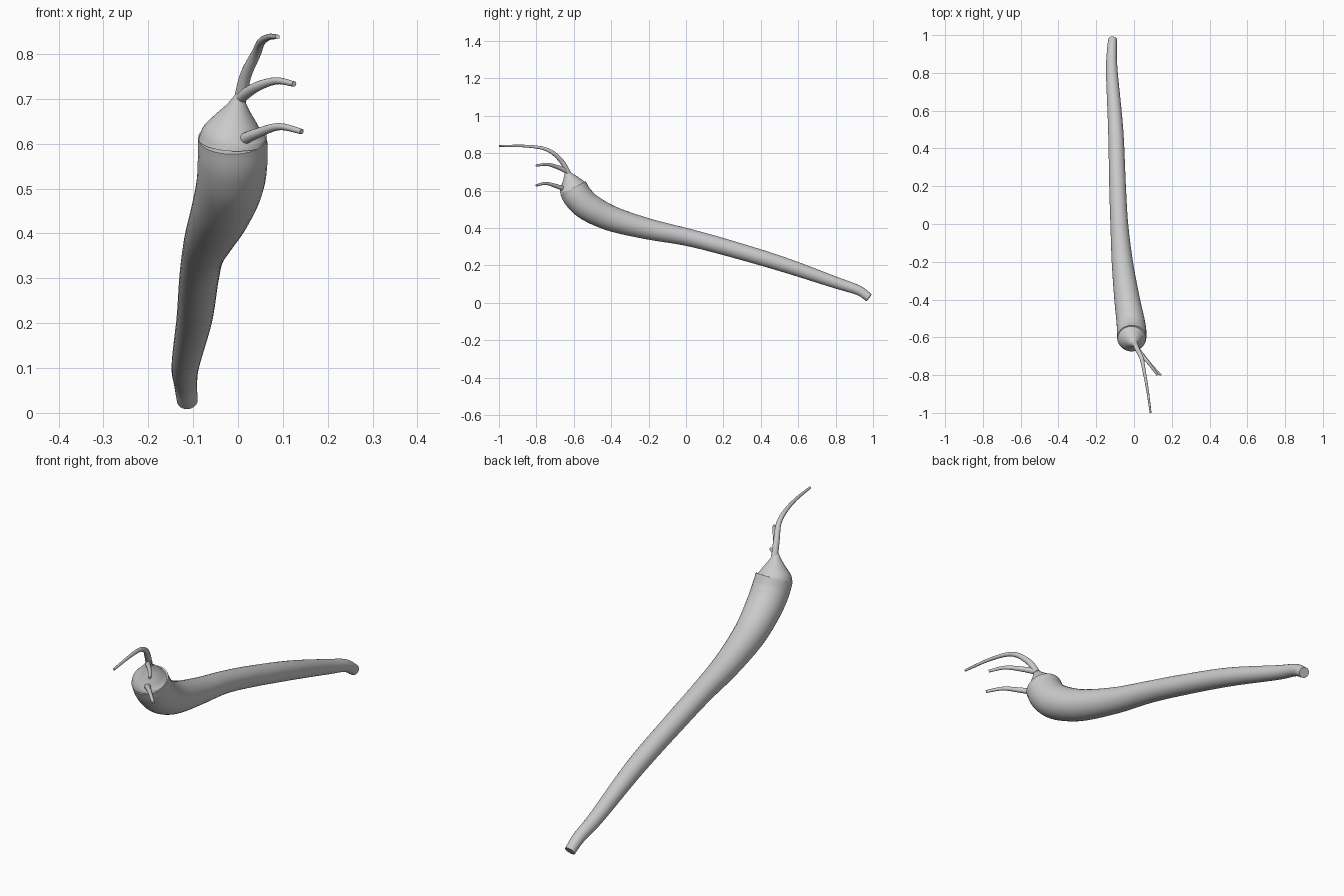
import bpy, bmesh, math
from mathutils import Vector

if "Cube" in bpy.data.objects:
    bpy.data.objects.remove(bpy.data.objects["Cube"])


def spline(pts, steps):
    # Catmull-Rom through (x, y, z, radius) points
    p = [Vector(q) for q in pts]
    p = [2 * p[0] - p[1]] + p + [2 * p[-1] - p[-2]]
    out = []
    for i in range(1, len(p) - 2):
        a, b, c, d = p[i - 1:i + 3]
        for s in range(steps):
            t = s / steps
            out.append(0.5 * (2 * b + (c - a) * t + (2 * a - 5 * b + 4 * c - d) * t * t
                              + (3 * b - a - 3 * c + d) * t ** 3))
    return out + [p[-2]]


def tube(name, pts, sides=32, steps=6):
    # round tube of varying radius swept along a path, capped at both ends
    path = spline(pts, steps)
    pos = [q.to_3d() for q in path]
    bm = bmesh.new()
    rings, side = [], Vector((1, 0, 0))
    for i, c in enumerate(pos):
        t = (pos[min(i + 1, len(pos) - 1)] - pos[max(i - 1, 0)]).normalized()
        side = (side - t * side.dot(t)).normalized()
        up = t.cross(side)
        rings.append([bm.verts.new(c + path[i][3] * (side * math.cos(a) + up * math.sin(a)))
                      for a in (2 * math.pi * k / sides for k in range(sides))])
    for r, s in zip(rings, rings[1:]):
        for k in range(sides):
            n = (k + 1) % sides
            bm.faces.new((r[k], r[n], s[n], s[k]))
    bm.faces.new(rings[0][::-1])
    bm.faces.new(rings[-1])
    me = bpy.data.meshes.new(name)
    bm.to_mesh(me)
    bm.free()
    ob = bpy.data.objects.new(name, me)
    bpy.context.collection.objects.link(ob)
    bpy.context.view_layer.objects.active = ob
    bpy.ops.object.select_all(action='DESELECT')
    ob.select_set(True)
    bpy.ops.object.shade_smooth_by_angle(angle=math.radians(40))


# long tapering body, tail to neck
tube("body", [(-.113, .979, .027, .023), (-.117, .92, .067, .026), (-.117, .8, .108, .031),
              (-.097, .5, .211, .040), (-.087, .2, .300, .044), (-.078, 0, .352, .047),
              (-.062, -.2, .394, .056), (-.038, -.39, .447, .067), (-.018, -.515, .508, .075),
              (-.012, -.575, .563, .078), (-.012, -.604, .613, .077)])

# pointed head
tube("head", [(-.012, -.602, .607, .0765), (-.011, -.608, .625, .069), (-.007, -.617, .65, .050),
              (-.002, -.629, .68, .026), (.002, -.640, .709, .008)])

# feelers
tube("long_feeler", [(.004, -.630, .695, .014), (.017, -.662, .752, .013), (.040, -.71, .800, .011),
                     (.052, -.77, .827, .009), (.070, -.87, .838, .007), (.088, -1.0, .838, .005)], 16)
tube("upper_feeler", [(.004, -.635, .702, .013), (.040, -.690, .726, .011), (.085, -.745, .740, .008),
                      (.125, -.800, .733, .006)], 16)
tube("lower_feeler", [(.012, -.655, .610, .013), (.045, -.695, .624, .011), (.092, -.750, .638, .008),
                      (.142, -.800, .627, .006)], 16)
